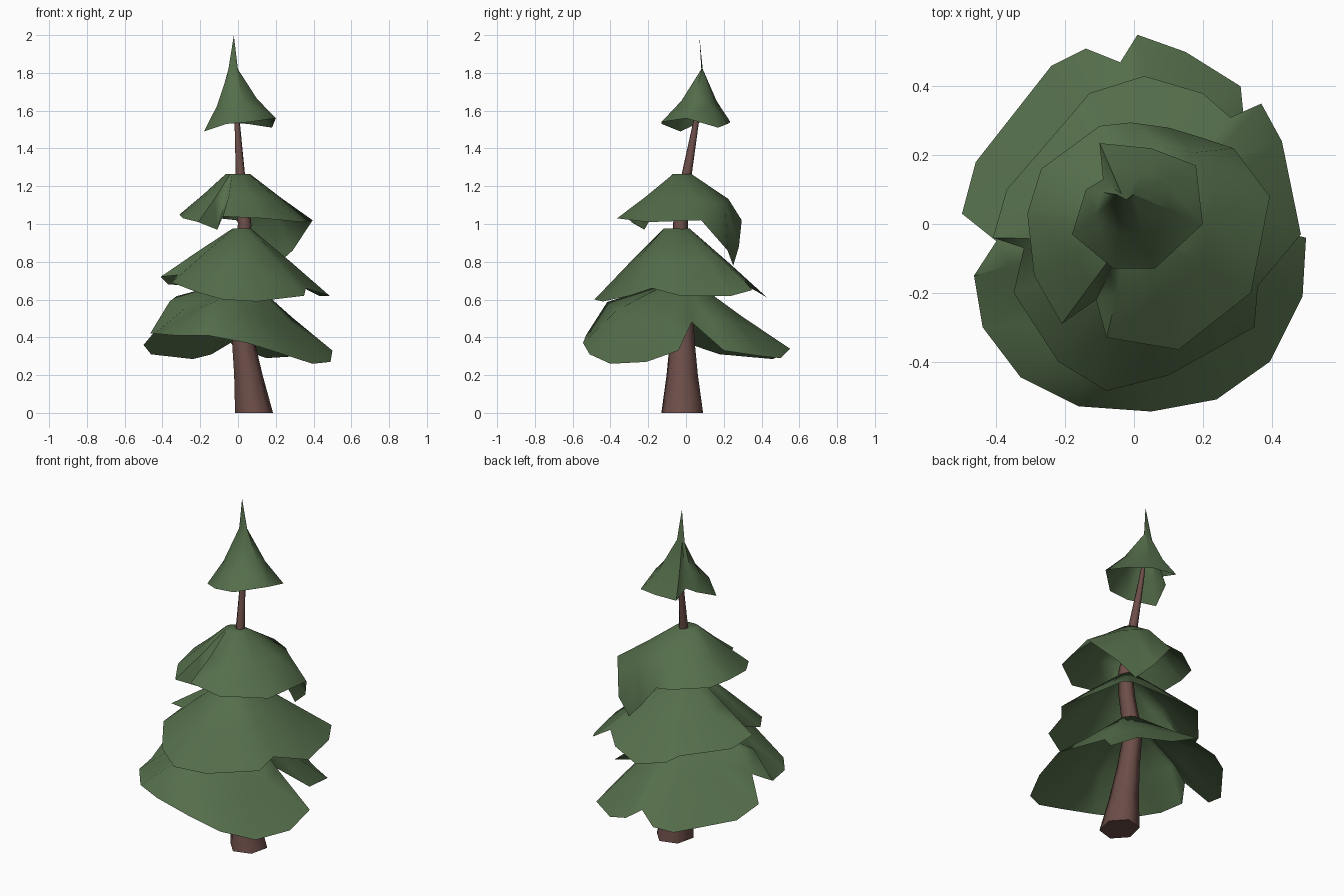
import bpy, bmesh, math
from mathutils import Vector


def material(name, rgb):
    m = bpy.data.materials.new(name)
    m.diffuse_color = (*rgb, 1)
    return m


GREEN = material("foliage_green", (0.09, 0.155, 0.07))
BROWN = material("bark_brown", (0.15, 0.075, 0.065))


def loft(name, rings, mat, cap_start, cap_end, angle):
    """Skin a stack of equal-length rings into one surface."""
    bm = bmesh.new()
    rows = [[bm.verts.new(p) for p in ring] for ring in rings]
    n = len(rows[0])
    for a, b in zip(rows, rows[1:]):
        for i in range(n):
            j = (i + 1) % n
            bm.faces.new((a[i], a[j], b[j], b[i]))
    for row, cap in ((rows[0], cap_start), (rows[-1], cap_end)):
        if cap:
            bm.faces.new(row)
    bmesh.ops.remove_doubles(bm, verts=bm.verts, dist=0.0005)
    bmesh.ops.triangulate(bm, faces=bm.faces)
    bmesh.ops.recalc_face_normals(bm, faces=bm.faces)
    # open shells: make sure the outside faces up
    if not cap_start and sum(f.normal.z * f.calc_area() for f in bm.faces) < 0:
        bmesh.ops.reverse_faces(bm, faces=bm.faces)
    me = bpy.data.meshes.new(name)
    bm.to_mesh(me)
    bm.free()
    me.materials.append(mat)
    ob = bpy.data.objects.new(name, me)
    bpy.context.collection.objects.link(ob)
    bpy.ops.object.select_all(action='DESELECT')
    ob.select_set(True)
    bpy.context.view_layer.objects.active = ob
    bpy.ops.object.shade_smooth_by_angle(angle=math.radians(angle))
    return ob


def tier(name, rim, top, top_r, spike=None, sag=0.0):
    """Drooping skirt: rim points (x, y, z, optional bulge) rising to a small top ring."""
    top = Vector(top)
    rims, mids, tops = [], [], []
    for x, y, z, *b in rim:
        b = b[0] if b else 0.0
        p = Vector((x, y, z))
        a = math.atan2(y - top.y, x - top.x)
        t = top + Vector((top_r[0] * math.cos(a), top_r[1] * math.sin(a), 0))
        m = t.lerp(p, 0.5 + 0.35 * b)
        m.z = t.z + (z - t.z) * (0.52 + sag - 0.22 * b)
        rims.append(p)
        mids.append(m)
        tops.append(t)
    rings = [rims, mids, tops]
    if spike:
        rings.append([Vector(spike).lerp(t, 0.02) for t in tops])
    return loft(name, rings, GREEN, False, True, 60)


# Trunk: six-sided, bending and tapering (x, y, z, radius)
path = [(0.085, -0.02, 0, 0.104), (0.055, -0.02, 0.2, 0.078), (0.025, -0.02, 0.4, 0.06),
        (0.0, -0.01, 0.62, 0.05), (0.025, -0.03, 0.85, 0.042), (0.035, -0.03, 1.0, 0.037),
        (0.012, 0.005, 1.27, 0.025), (-0.005, 0.055, 1.55, 0.014), (-0.02, 0.08, 1.75, 0.006)]
corners = [math.radians(15 + 60 * k) for k in range(6)]
loft("trunk", [[(x + r * math.cos(a), y + r * 1.1 * math.sin(a), z) for a in corners]
               for x, y, z, r in path], BROWN, True, True, 80)

# Bottom skirt, puffed at the left and front and split on the right
bottom = [(0.23, 0.03, 0.48), (0.33, 0.20, 0.33), (0.31, 0.40, 0.30), (0.15, 0.50, 0.29),
          (0.01, 0.55, 0.34), (-0.04, 0.47, 0.37), (-0.14, 0.51, 0.31), (-0.24, 0.46, 0.285),
          (-0.46, 0.18, 0.31), (-0.50, 0.03, 0.36), (-0.40, -0.05, 0.48, 0.8),
          (-0.465, -0.15, 0.42, 0.7), (-0.44, -0.30, 0.42, 0.2), (-0.33, -0.445, 0.41, 0.2),
          (-0.16, -0.53, 0.41, 0.7), (0.05, -0.545, 0.37, 0.3), (0.24, -0.51, 0.31, 0.1),
          (0.395, -0.40, 0.26), (0.49, -0.21, 0.27), (0.50, -0.04, 0.33)]
tier("foliage_bottom", bottom, (0.01, -0.02, 0.69), (0.07, 0.07))

# Second skirt
lower = [(0.485, -0.03, 0.62), (0.36, -0.18, 0.66), (0.35, -0.30, 0.62), (0.10, -0.44, 0.59),
         (-0.08, -0.485, 0.60), (-0.22, -0.40, 0.64), (-0.35, -0.20, 0.69), (-0.32, -0.07, 0.73),
         (-0.41, -0.04, 0.72), (-0.37, 0.10, 0.68), (-0.18, 0.32, 0.67), (-0.13, 0.38, 0.64),
         (0.03, 0.43, 0.61), (0.20, 0.38, 0.65), (0.28, 0.31, 0.70), (0.37, 0.35, 0.65),
         (0.43, 0.24, 0.62)]
tier("foliage_lower", lower, (0.02, -0.05, 0.975), (0.05, 0.07), sag=-0.03)

# Third skirt, with a long flap hanging at the back right
upper = [(0.395, 0.08, 1.02), (0.29, 0.22, 0.86, 0.6), (0.20, 0.25, 0.78, 0.9),
         (0.10, 0.28, 0.88, 0.8), (-0.01, 0.295, 1.02), (-0.10, 0.285, 1.03), (-0.27, 0.16, 1.04),
         (-0.31, 0.03, 1.05), (-0.29, -0.15, 1.03), (-0.21, -0.29, 1.01), (-0.11, -0.22, 0.97),
         (-0.08, -0.33, 1.04), (0.13, -0.365, 1.03), (0.34, -0.20, 1.01)]
tier("foliage_upper", upper, (0.0, -0.02, 1.265), (0.065, 0.05))

# Top skirt with a thin flat spike
crown = [(0.18, 0.17, 1.51), (0.05, 0.22, 1.53), (-0.10, 0.235, 1.54), (-0.09, 0.13, 1.57),
         (-0.14, 0.10, 1.55), (-0.18, -0.03, 1.49), (-0.06, -0.13, 1.53), (0.06, -0.13, 1.54),
         (0.20, 0.00, 1.56)]
tier("foliage_crown", crown, (-0.025, 0.085, 1.82), (0.026, 0.004), spike=(-0.022, 0.07, 2.0), sag=0.08)
